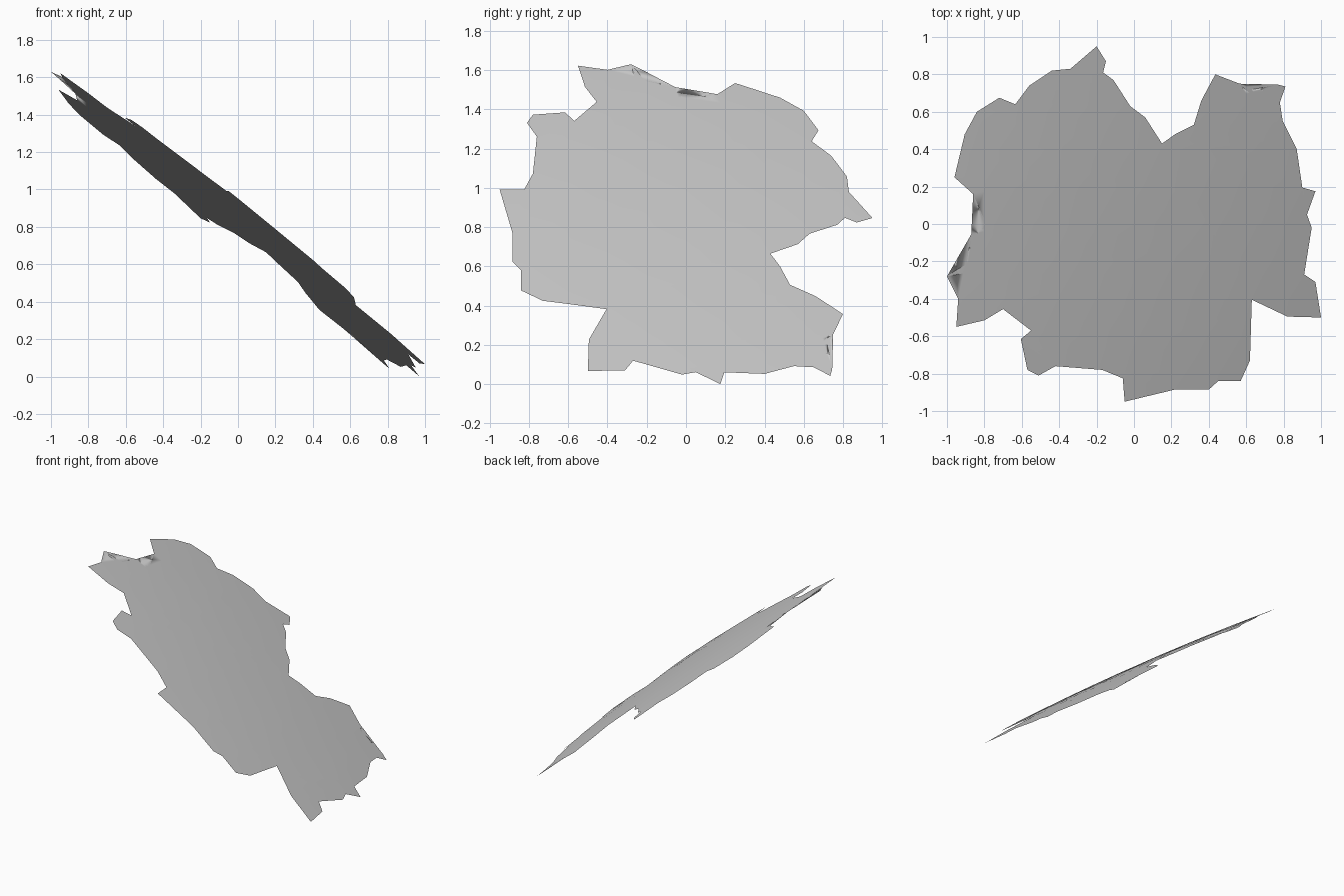
import bpy, bmesh

# Jagged leaf outline seen from above
OUTLINE = [
    (-.20, .95), (-.15, .87), (-.165, .81), (-.11, .77), (-.02, .63), (.06, .57),
    (.15, .43), (.22, .48), (.32, .53), (.36, .66), (.435, .80), (.565, .75),
    (.61, .68), (.77, .745), (.81, .735), (.78, .65), (.795, .55), (.87, .40),
    (.90, .195), (.97, .175), (.925, .05), (.95, -.02), (.91, -.27), (.97, -.31),
    (1.0, -.50), (.82, -.495), (.63, -.405), (.62, -.73), (.57, -.84), (.45, -.84),
    (.40, -.885), (.22, -.885), (-.05, -.95), (-.06, -.825), (-.17, -.78),
    (-.42, -.76), (-.51, -.81), (-.57, -.78), (-.605, -.615), (-.55, -.57),
    (-.70, -.455), (-.80, -.515), (-.95, -.55), (-.94, -.40), (-1.0, -.28),
    (-.89, -.26), (-.87, -.055), (-.775, -.035), (-.86, .16), (-.96, .25),
    (-.905, .48), (-.84, .60), (-.72, .675), (-.635, .64), (-.56, .74),
    (-.44, .82), (-.34, .83),
]


def height(x, y):
    """Tilted, gently domed leaf surface."""
    return (.86 - .798 * x - .14 * y
            - .055 * x * x - .01 * x * y - .037 * y * y)


# Fill the outline, then slice it into a grid so it can bend
bm = bmesh.new()
bm.faces.new([bm.verts.new((x, y, 0)) for x, y in reversed(OUTLINE)])
bmesh.ops.triangulate(bm, faces=bm.faces[:])
for i in range(-4, 5):
    for normal in ((1, 0, 0), (0, 1, 0)):
        bmesh.ops.bisect_plane(
            bm, geom=bm.verts[:] + bm.edges[:] + bm.faces[:],
            plane_co=[n * i * .2 for n in normal], plane_no=normal, dist=1e-5)

# Bend the sheet and rest its lowest tip on the ground
for v in bm.verts:
    v.co.z = height(v.co.x, v.co.y)
low = min(v.co.z for v in bm.verts)
for v in bm.verts:
    v.co.z -= low
for f in bm.faces:
    f.smooth = True

mesh = bpy.data.meshes.new("leaf")
bm.to_mesh(mesh)
bm.free()
bpy.context.collection.objects.link(bpy.data.objects.new("leaf", mesh))
